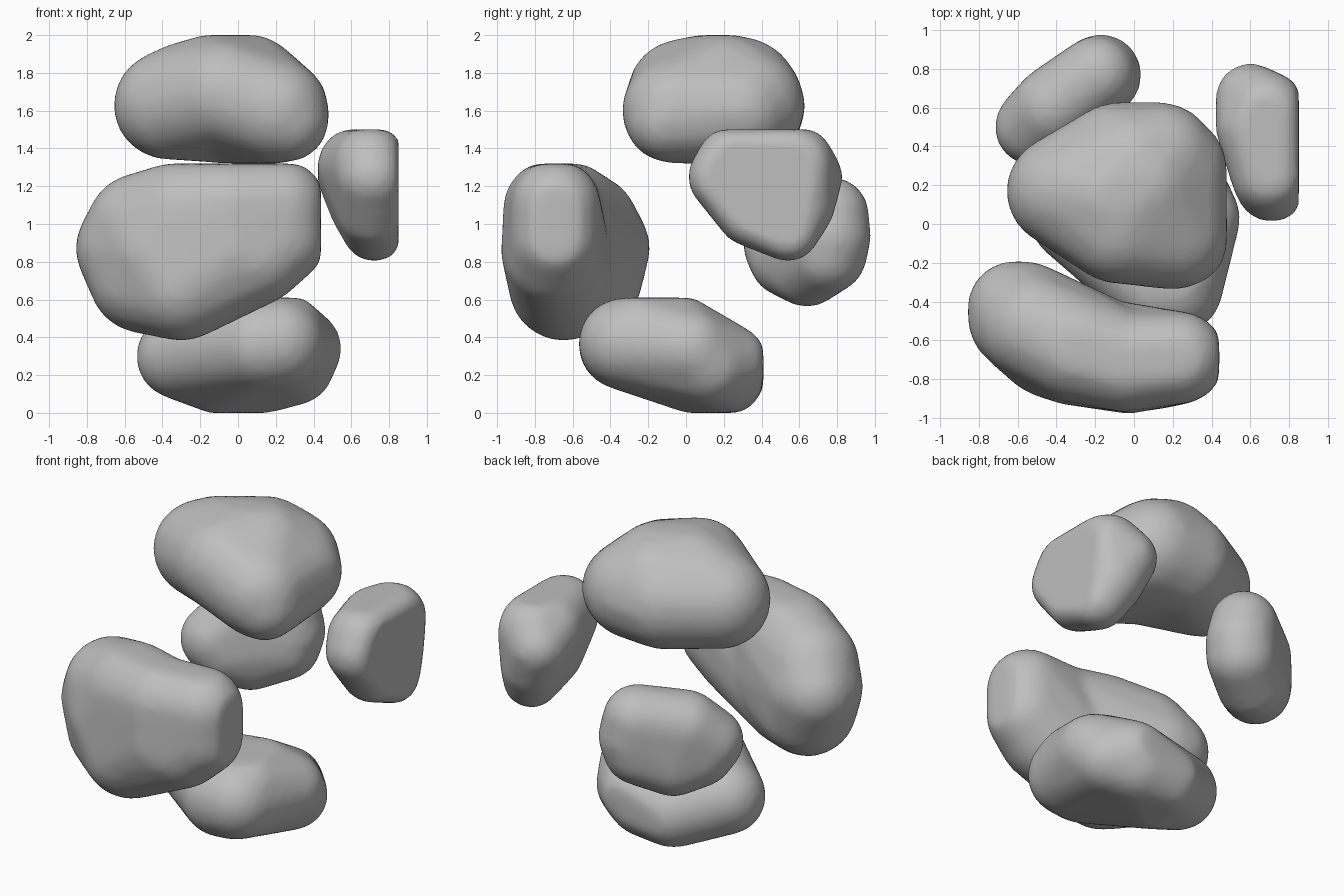
import bpy
import bmesh
from mathutils import Vector

default_cube = bpy.data.objects.get("Cube")
if default_cube:
    bpy.data.objects.remove(default_cube, do_unlink=True)

# One plain stone colour for every part
stone_grey = bpy.data.materials.new("stone_grey")
stone_grey.use_nodes = True
colour = (0.52, 0.52, 0.52, 1)
stone_grey.diffuse_color = colour
stone_grey.node_tree.nodes["Principled BSDF"].inputs["Base Color"].default_value = colour

# Extra skin that the smoothing wears away again
WEAR = 0.01


def unit_ball_points():
    """Evenly spread points on a ball of radius one."""
    bm = bmesh.new()
    bmesh.ops.create_icosphere(bm, subdivisions=3, radius=1)
    points = [v.co.copy() for v in bm.verts]
    bm.free()
    return points


BALL_POINTS = unit_ball_points()


def add_lobe(bm, balls, limit):
    """Wrap a tight skin round a group of balls, worn flat at the upper limit
    on each axis and at the ground."""
    points = set()
    for x, y, z, radius in balls:
        for direction in BALL_POINTS:
            p = Vector((x, y, z)) + direction * (radius + WEAR)
            p = [min(value, most) for value, most in zip(p, limit)]
            points.add((p[0], p[1], max(p[2], 0)))
    verts = [bm.verts.new(p) for p in sorted(points)]
    hull = bmesh.ops.convex_hull(bm, input=verts)
    spare = set(hull["geom_interior"]) | set(hull["geom_unused"])
    bmesh.ops.delete(bm, geom=[g for g in spare if isinstance(g, bmesh.types.BMVert)],
                     context="VERTS")


def stone(name, *lobes, limit=(2, 2, 2)):
    """Pebble made of one or more lobes, fused and worn smooth."""
    bm = bmesh.new()
    for balls in lobes:
        add_lobe(bm, balls, limit)
    bmesh.ops.recalc_face_normals(bm, faces=bm.faces)
    mesh = bpy.data.meshes.new(name)
    bm.to_mesh(mesh)
    bm.free()
    mesh.materials.append(stone_grey)
    obj = bpy.data.objects.new(name, mesh)
    bpy.context.collection.objects.link(obj)

    fuse = obj.modifiers.new("fuse", "REMESH")
    fuse.mode = "VOXEL"
    fuse.voxel_size = 0.025
    fuse.use_smooth_shade = True
    wear = obj.modifiers.new("wear", "SMOOTH")
    wear.factor = 0.5
    wear.iterations = 9


# Domed stone on top: two lobes leave a hollow under its front edge
dome = [(-.12, .14, 1.69, .31), (.04, .2, 1.69, .31), (-.08, -.02, 1.69, .28),
        (-.08, .33, 1.62, .29), (0, .29, 1.68, .3)]
stone("top_stone",
      dome + [(-.37, .17, 1.63, .28), (-.26, .17, 1.66, .3)],
      dome + [(.2, -.06, 1.6, .27), (.26, -.1, 1.55, .21), (.2, .25, 1.6, .27),
              (.13, .33, 1.63, .29), (.21, .29, 1.6, .26)])

# Large bent slab at the front: the lobes meet at a shallow elbow
elbow = [(-.05, -.71, 1.08, .25), (-.03, -.71, .85, .26), (-.3, -.65, .67, .28)]
stone("front_stone",
      elbow + [(.23, -.69, 1.1, .23), (.23, -.69, .92, .23), (.1, -.7, .83, .25)],
      elbow + [(-.3, -.64, 1.06, .27), (-.57, -.48, .87, .28), (-.5, -.52, .71, .28),
               (-.52, -.53, .99, .27), (-.62, -.43, .88, .23), (-.42, -.6, .85, .29)],
      limit=(.44, 2, 1.32))

# Low stone at the bottom, sloping down towards the back
stone("bottom_stone",
      [(.25, -.25, .42, .2), (.2, -.05, .41, .21), (.15, .2, .22, .21),
       (.2, .23, .27, .19), (.3, .12, .25, .2), (.34, .03, .34, .2),
       (.22, -.33, .37, .23), (-.05, .2, .2, .21), (-.1, .05, .21, .21),
       (-.31, .03, .3, .22), (.12, -.33, .36, .23)],
      limit=(2, .41, .61))

# Upright oval pebble at the back
stone("back_stone",
      [(-.19, .77, 1.05, .19), (-.17, .77, .93, .2), (-.19, .75, .84, .2),
       (-.36, .64, .77, .2), (-.52, .5, .89, .19), (-.47, .54, .82, .2),
       (-.42, .6, 1, .2)])

# Wedge on the side with broad flat outer and upper faces
stone("side_stone",
      [(.71, .2, 1.25, .18), (.7, .25, 1.32, .19), (.68, .57, 1.31, .21),
       (.6, .65, 1.25, .17), (.62, .5, 1.31, .19), (.72, .54, .97, .16),
       (.71, .34, 1.06, .17), (.67, .6, 1.1, .18)],
      limit=(.85, 2, 1.5))
